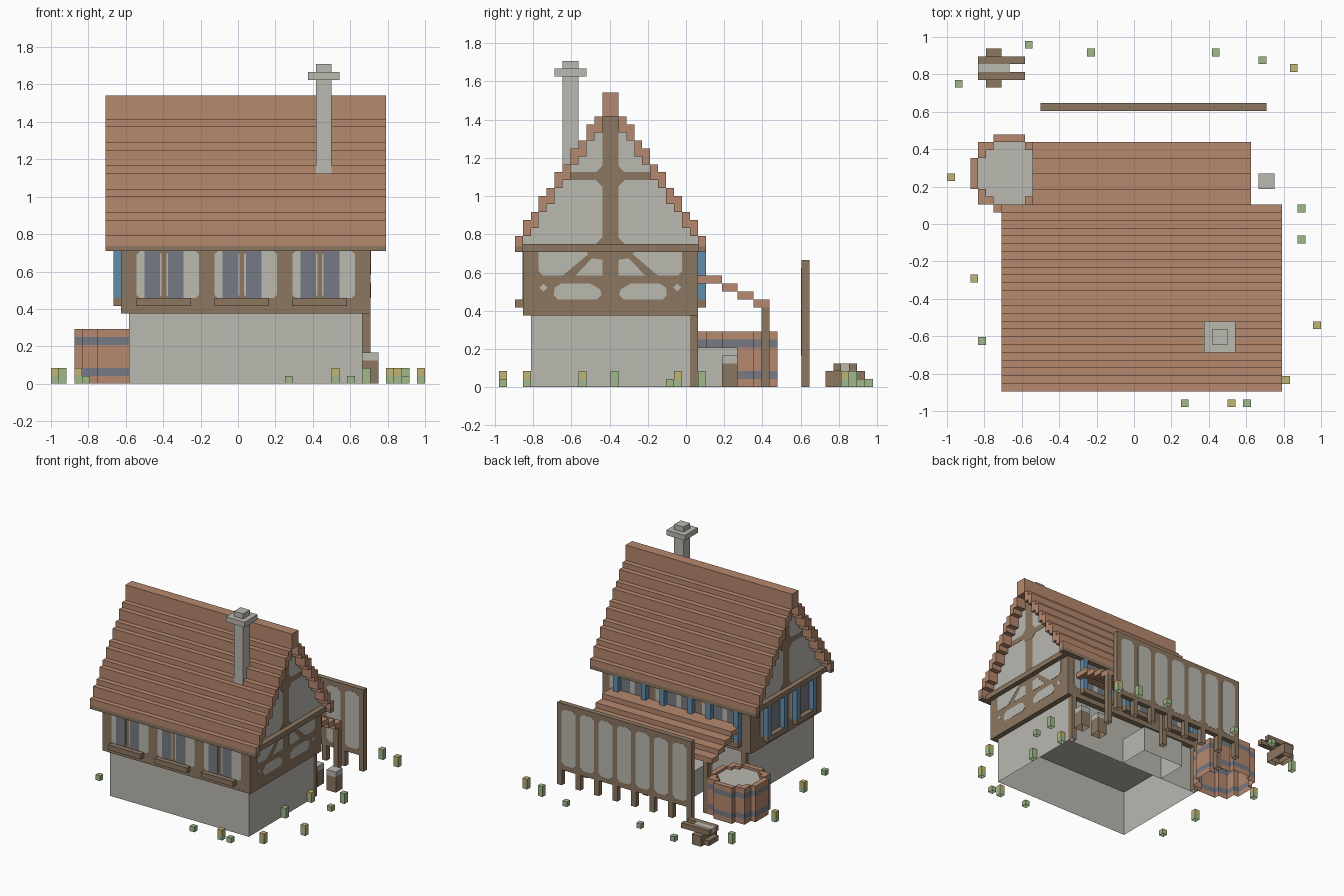
import bpy, bmesh

if "Cube" in bpy.data.objects:
    bpy.data.objects.remove(bpy.data.objects["Cube"])

U = 1 / 24  # one block


def material(name, r, g, b):
    m = bpy.data.materials.new(name)
    lin = lambda c: ((c / 255 + 0.055) / 1.055) ** 2.4
    m.diffuse_color = (lin(r), lin(g), lin(b), 1)
    m.use_nodes = True
    m.node_tree.nodes["Principled BSDF"].inputs["Base Color"].default_value = m.diffuse_color
    return m


TILE = material("terracotta", 182, 136, 110)
WOOD = material("timber_brown", 140, 119, 97)
PLASTER = material("pale_plaster", 186, 184, 176)
BLUE = material("shutter_blue", 100, 142, 174)
SLATE = material("slate_grey", 118, 122, 131)
GREEN = material("grass_green", 160, 186, 138)
YELLOW = material("flower_yellow", 192, 182, 116)


def prism(bm, pts, axis, a, b, caps=True):
    """Extrude a 2D outline along an axis from a to b, in blocks."""
    def place(p, t):
        p, q = p
        return [c * U for c in {"x": (t, p, q), "y": (p, t, q), "z": (p, q, t)}[axis]]
    lo = [bm.verts.new(place(p, a)) for p in pts]
    hi = [bm.verts.new(place(p, b)) for p in pts]
    ends = [bm.faces.new(lo), bm.faces.new(hi)]
    n = len(pts)
    sides = [bm.faces.new((lo[i], lo[(i + 1) % n], hi[(i + 1) % n], hi[i])) for i in range(n)]
    bmesh.ops.recalc_face_normals(bm, faces=ends + sides)
    if not caps:
        bmesh.ops.delete(bm, geom=ends, context="FACES_ONLY")


def rect(a, b, c, d):
    return [(a, c), (b, c), (b, d), (a, d)]


def cham(a, b, c, d, r=0.5):
    return [(a + r, c), (b - r, c), (b, c + r), (b, d - r),
            (b - r, d), (a + r, d), (a, d - r), (a, c + r)]


def prisms(name, mat, items):
    """One object from several prisms, left open where it meets the ground."""
    bm = bmesh.new()
    for it in items:
        prism(bm, *it)
    ground = [f for f in bm.faces if all(abs(v.co.z) < 1e-4 for v in f.verts)]
    bmesh.ops.delete(bm, geom=ground, context="FACES_ONLY")
    me = bpy.data.meshes.new(name)
    bm.to_mesh(me)
    bm.free()
    me.materials.append(mat)
    ob = bpy.data.objects.new(name, me)
    bpy.context.collection.objects.link(ob)
    return ob


def boxes(name, mat, *bs):
    return prisms(name, mat, [(rect(*b[:4]), "z", b[4], b[5]) for b in bs])


# ground floor shell
boxes("ground_floor", PLASTER, (-14, 16, -19.5, 0.5, 0, 8.98))

# timber upper floor, gable sill beams and back posts
boxes("upper_floor", WOOD, (-15, 17, -20.5, 1.5, 9, 18))
boxes("gable_beams", WOOD, (17, 18, -20.5, 1.5, 17, 18), (-16, -15, -20.5, 1.5, 17, 18))
boxes("back_posts", WOOD, *[(x, x + 1, 0.5, 1.5, 0, 9) for x in (-14, 15)])

# stepped tile roof on timber eaves
tops = [19, 21, 22, 24, 25, 27, 28, 30, 31, 33, 34]
rows = []
for i, t in enumerate(tops):
    low = max(t - 2, 17.7)
    rows.append((-17, 19, -21.5 + i, -20.5 + i, low, t))
    rows.append((-17, 19, 1.5 - i, 2.5 - i, low, t))
boxes("roof_tiles", TILE, *rows)
boxes("eave_beams", WOOD, (-17, 19, -21.5, -20.5, 17, 17.7), (-17, 19, 1.5, 2.5, 17, 17.7))
boxes("roof_ridge", TILE, (-17, 19, -10.5, -8.5, 34, 37))

# plaster gable wall, stepped to follow the tiles
left = []
for i, t in enumerate(tops[1:], 1):
    left += [(-21.5 + i, t - 2), (-20.5 + i, t - 2)]
left.append((-10.5, 34))
outline = [(-20.5, 18)] + left + [(-19 - y, z) for y, z in reversed(left)] + [(1.5, 18)]
prisms("gable_wall", PLASTER, [(outline, "x", -15, 17)])
bars = [rect(-10.5, -8.5, 18, 34), rect(-15.6, -3.4, 26, 27),
        [(-11.3, 27), (-10.5, 27.8), (-8.5, 27.8), (-7.7, 27), (-7.7, 26), (-8.5, 25.2),
         (-10.5, 25.2), (-11.3, 26)],
        [(-11.3, 18), (-7.7, 18), (-8.5, 18.8), (-10.5, 18.8)]]
prisms("gable_timbers", WOOD,
       [(o, "x", *s) for k, o in enumerate(bars)
        for s in ((17, 17.03 + k * 0.01), (-15.03 - k * 0.01, -15))])

# plaster infill between the braces on the right wall
half = [[(1.1, 11.6), (1.7, 11), (6.6, 11), (7.1, 11.6), (7, 12.5), (6.2, 13), (2.5, 13), (1.3, 12.3)],
        [(9, 17), (3, 17), (2.8, 16.7), (6, 14), (8.5, 14), (9, 14.6)],
        [(4.4, 14), (1, 14), (1, 16), (2.3, 16.2)],
        [(8.4, 12), (8.9, 12.5), (8.4, 13), (7.9, 12.5)]]
prisms("brace_infill", PLASTER,
       [([(-9.5 + s * d, z) for d, z in o], "x", 17, 17.04) for o in half for s in (1, -1)])

# front windows
starts = (-13, -3, 7)
prisms("front_infill", PLASTER,
       [(cham(a, b, 11, 17, 0.4), "y", -20.53, -20.5) for s in starts
        for a, b in ((s, s + 3.2), (s + 3.8, s + 8))])
prisms("front_panes", SLATE,
       [(rect(s + k, s + k + 2, 11, 17), "y", -20.56, -20.5) for s in starts for k in (1, 4)])
boxes("front_sills", WOOD, *[(s, s + 7, -21.5, -20.5, 10, 11) for s in starts])

# back windows with shutters
prisms("back_infill", PLASTER, [(cham(s + 0.5, s + 8.5, 11, 17), "y", 1.5, 1.53) for s in starts])
prisms("back_panes", SLATE,
       [(rect(s + k, s + k + 2, 11, 17), "y", 1.5, 1.56) for s in starts for k in (1, 4)])
boxes("back_shutters", BLUE, *[(s + k, s + k + 1, 1.5, 2.5, 11, 17) for s in starts for k in (0, 6)])
boxes("back_sills", WOOD, *[(s, s + 7, 1.5, 2.5, 10, 11) for s in starts])

# left windows with shutters
sides = (-17.5, -8.5)
prisms("left_infill", PLASTER, [(cham(s - 1, s + 7, 11, 17), "x", -15.03, -15) for s in sides])
prisms("left_panes", SLATE, [(rect(s + 1, s + 5, 11, 17), "x", -15.06, -15) for s in sides])
boxes("left_shutters", BLUE, *[(-16, -15, s + k, s + k + 1, 11, 17) for s in sides for k in (0, 5)])
boxes("left_sills", WOOD, *[(-16, -15, s, s + 6, 10, 11) for s in sides])

# chimney
boxes("chimney", PLASTER, (10, 12, -15.53, -13.5, 27, 41))
boxes("chimney_cap", PLASTER, (9, 13, -16.5, -12.5, 39, 40))

# back porch roof, posts and low bench
boxes("porch_roof", TILE, (-13, 15, 1.5, 4.5, 13, 14),
      *[(-13, 15, 2.5 + 2 * i, 4.5 + 2 * i, 13 - i, 14 - i) for i in (1, 2, 3)])
boxes("porch_posts", WOOD, *[(x, x + 1, 9.5, 10.5, 0, 10) for x in (-12, 1, 14)])
boxes("porch_bench", PLASTER, (-6, 3, 0.5, 6.5, 0, 5))

# stools beside the porch
for i, x in enumerate((16, 12)):
    boxes(f"stool_body_{i}", WOOD, (x, x + 2, 4.5, 6.5, 0, 3))
    boxes(f"stool_top_{i}", PLASTER, (x, x + 2, 4.5, 6.5, 3, 4))

# panelled fence with legs
boxes("fence_panel", WOOD, (-12, 17, 14.5, 15.5, 3, 16))
boxes("fence_legs", WOOD, *[(-12 + 4 * i, -11 + 4 * i, 14.5, 15.5, 0, 3) for i in range(8)])
prisms("fence_infill", PLASTER,
       [(cham(-11 + 4 * i, -8 + 4 * i, 4, 15, 0.6), "y", a, b)
        for i in range(7) for a, b in ((14.47, 14.5), (15.5, 15.53))])


# barrel: stepped round outline in bands, open below, with rim and filled top
def stepped(r):
    q = [(r, 2), (r - 1, 2), (r - 1, r - 1), (2, r - 1), (2, r)]
    pts = []
    for _ in range(4):
        pts += q
        q = [(-y, x) for x, y in q]
    return [(-16 + x, 6.5 + y) for x, y in pts]


for name, mat, levels in (("barrel_staves", TILE, ((0, 1), (2, 5))),
                          ("barrel_bands", SLATE, ((1, 2), (5, 6)))):
    prisms(name, mat, [(stepped(5), "z", a, b, False) for a, b in levels])
rim = []
for sx in (1, -1):
    for a, b, c, d in ((4, 5, -2, 2), (3, 4, 2, 4), (3, 4, -4, -2), (2, 3, 3, 4), (2, 3, -4, -3)):
        rim.append((*sorted((-16 + sx * a, -16 + sx * b)), 6.5 + c, 6.5 + d, 6, 7))
    rim.append((-18, -14, *sorted((6.5 + sx * 4, 6.5 + sx * 5)), 6, 7))
boxes("barrel_rim", TILE, *rim)
prisms("barrel_filling", PLASTER, [(stepped(4), "z", 6, 6.5)])

# small wood stack
boxes("wood_stack", WOOD, (-20, -17, 18.5, 21.5, 0, 1), (-19, -17, 17.5, 22.5, 0, 2),
      (-20, -14, 18.5, 19.5, 2, 3), (-20, -14, 20.5, 21.5, 2, 3))
boxes("stack_plank", PLASTER, (-20, -16, 19.5, 20.5, 2, 3))

# grass tufts (x, y, height) and flowers (x, y)
grass = [(-14, 22.5, 1), (-6, 21.5, 1), (10, 21.5, 1), (16, 20.5, 2), (-23, 17.5, 2),
         (-20, -15.5, 1), (21, 1.5, 2), (21, -2.5, 1), (6, -23.5, 1), (14, -23.5, 1),
         (16, -9.5, 2)]
flowers = [(20, 19.5), (-24, 5.5), (-21, -7.5), (23, -13.5), (19, -20.5), (12, -23.5),
           (16, -1.5)]
boxes("grass_tufts", GREEN, *[(x, x + 1, y, y + 1, 0, h) for x, y, h in grass],
      *[(x, x + 1, y, y + 1, 0, 1) for x, y in flowers])
boxes("flower_heads", YELLOW, *[(x, x + 1, y, y + 1, 1, 2) for x, y in flowers])
